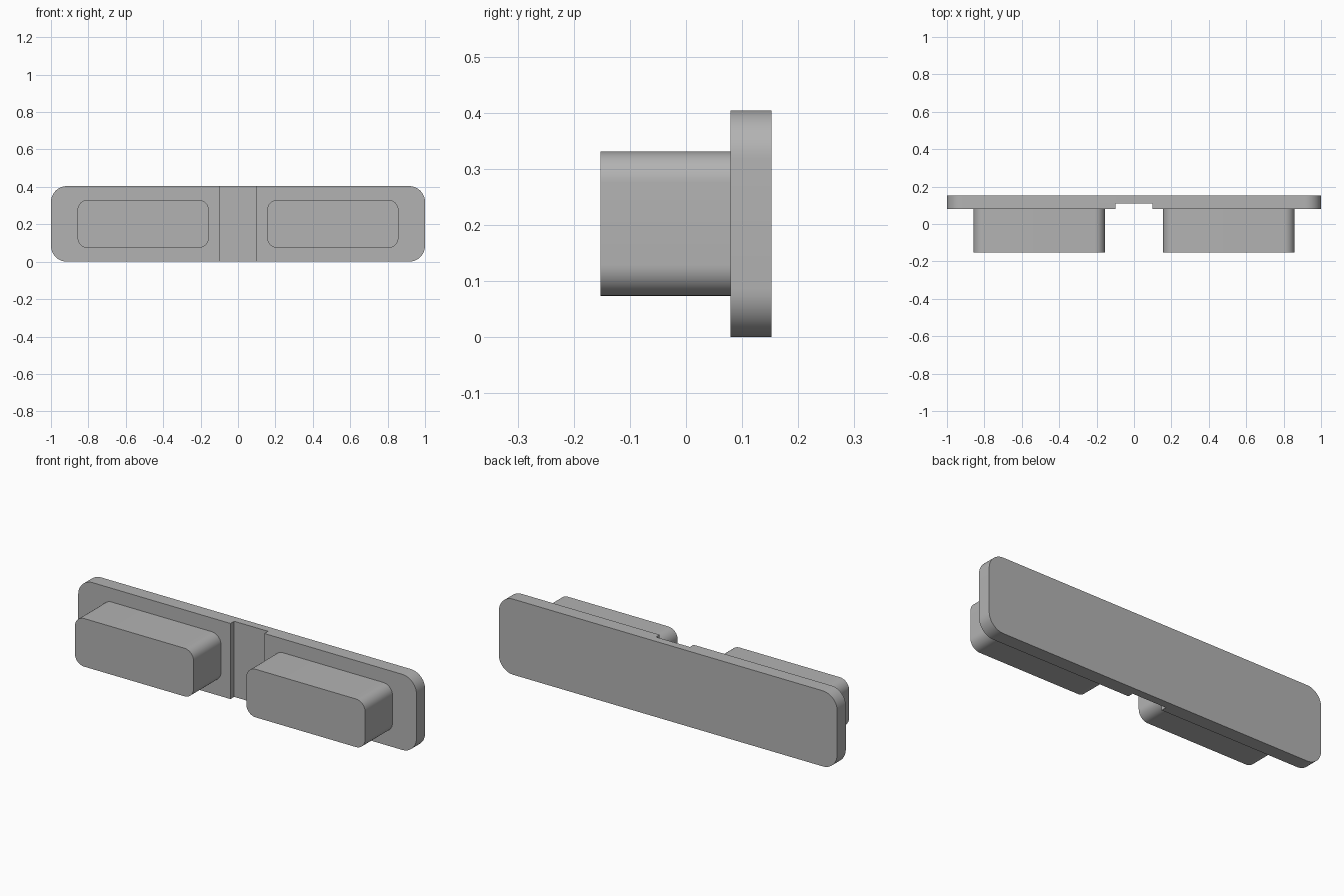
import bpy, bmesh
from math import cos, sin, pi, radians

if "Cube" in bpy.data.objects:
    bpy.data.objects.remove(bpy.data.objects["Cube"])

grey = bpy.data.materials.new("plain grey")
grey.use_nodes = True
grey.diffuse_color = (0.45, 0.45, 0.45, 1)
grey.node_tree.nodes["Principled BSDF"].inputs["Base Color"].default_value = (0.45, 0.45, 0.45, 1)

MID_Z = 0.202


def rounded_slab(name, cx, half_w, half_h, radius, front, back, steps=12):
    """Rounded rectangle in the xz plane, extruded from front to back."""
    bm = bmesh.new()
    ring = []
    for i, (sx, sz) in enumerate([(1, 1), (-1, 1), (-1, -1), (1, -1)]):
        for k in range(steps + 1):
            a = (i + k / steps) * pi / 2
            ring.append(bm.verts.new((cx + sx * (half_w - radius) + radius * cos(a), front,
                                      MID_Z + sz * (half_h - radius) + radius * sin(a))))
    face = bm.faces.new(ring)
    ext = bmesh.ops.extrude_face_region(bm, geom=[face], use_keep_orig=True)
    moved = [v for v in ext["geom"] if isinstance(v, bmesh.types.BMVert)]
    bmesh.ops.translate(bm, verts=moved, vec=(0, back - front, 0))
    bmesh.ops.recalc_face_normals(bm, faces=bm.faces)
    mesh = bpy.data.meshes.new(name)
    bm.to_mesh(mesh)
    bm.free()
    mesh.materials.append(grey)
    obj = bpy.data.objects.new(name, mesh)
    bpy.context.collection.objects.link(obj)
    return obj


def select_only(obj):
    bpy.ops.object.select_all(action="DESELECT")
    obj.select_set(True)
    bpy.context.view_layer.objects.active = obj


# Back plate with a shallow vertical channel across the middle of its front
plate = rounded_slab("back_plate", 0, 1.0, 0.202, 0.085, 0.079, 0.152)
bpy.ops.mesh.primitive_cube_add(size=1, location=(0, 0.06, MID_Z))
cutter = bpy.context.object
cutter.name = "channel_cutter"
cutter.scale = (0.2, 0.1, 1)
cutter.hide_render = True
cutter.data.materials.append(grey)
cut = plate.modifiers.new("channel", "BOOLEAN")
cut.operation = "DIFFERENCE"
cut.solver = "EXACT"
cut.object = cutter
select_only(plate)
bpy.ops.object.modifier_apply(modifier=cut.name)
bpy.data.objects.remove(cutter)

# Two matching blocks standing out from the plate
parts = [plate]
for side, sign in (("left", 1), ("right", -1)):
    parts.append(rounded_slab(side + "_block", sign * 0.507, 0.351, 0.1285, 0.055, -0.152, 0.079))

for part in parts:
    select_only(part)
    bpy.ops.object.shade_smooth_by_angle(angle=radians(30))
